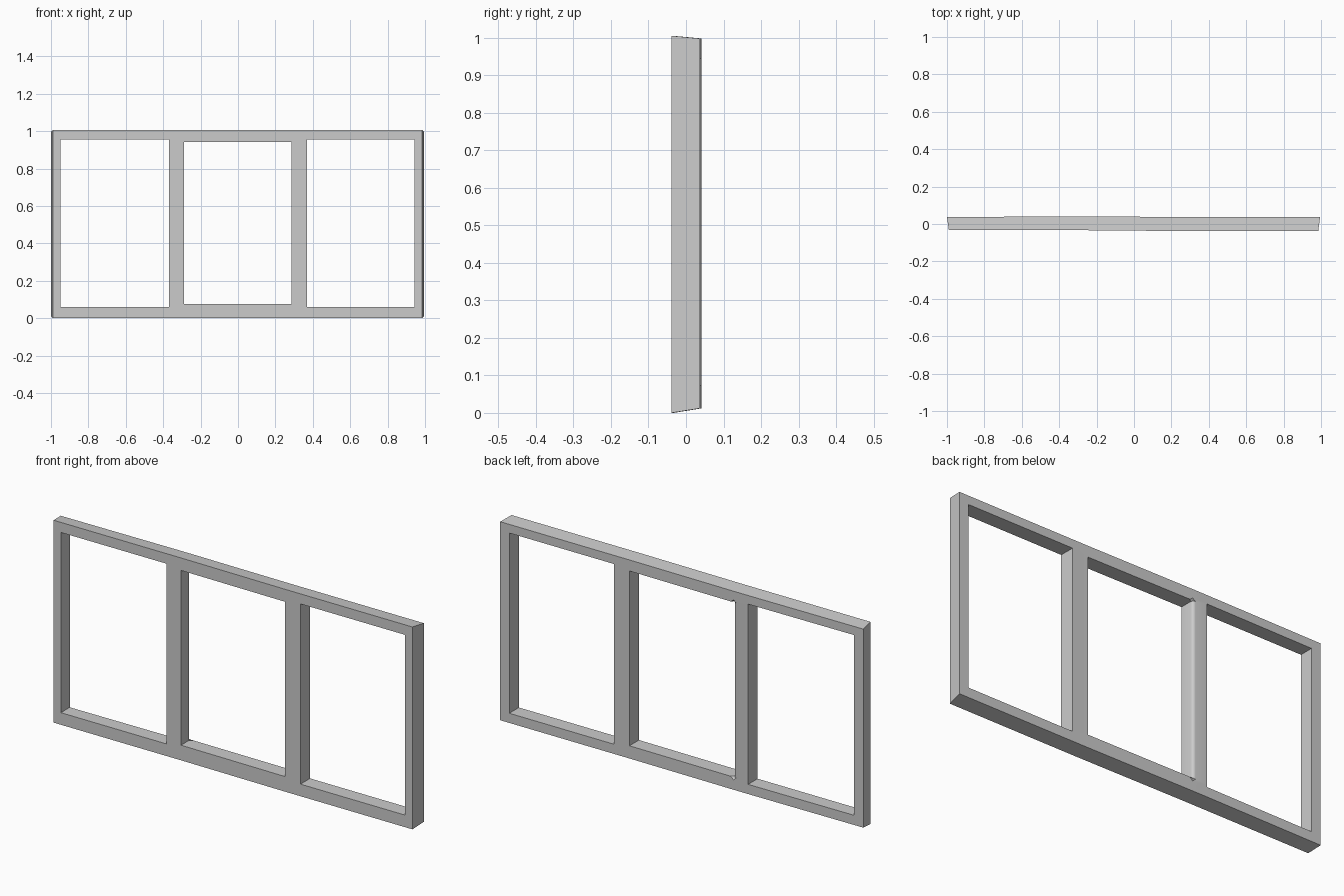
import bpy, bmesh
from mathutils import Vector

cube = bpy.data.objects.get("Cube")
if cube:
    bpy.data.objects.remove(cube)

# Material
grey = bpy.data.materials.new("light_grey")
grey.use_nodes = True
grey.diffuse_color = (0.6, 0.6, 0.6, 1)
grey.node_tree.nodes["Principled BSDF"].inputs["Base Color"].default_value = (0.6, 0.6, 0.6, 1)

# Front outline: column and row lines, with the three openings
xs = [-0.99, -0.95, -0.37, -0.29, 0.285, 0.37, 0.945, 0.985]
zs = [0, 0.06, 0.075, 0.943, 0.955, 1.005]
FRONT, BACK = -0.036, 0.037


def is_opening(col, row):
    if col == 3:
        return row == 2
    return col in (1, 5) and 1 <= row <= 3


bm = bmesh.new()
grid = [[bm.verts.new((x, FRONT, z)) for z in zs] for x in xs]
for i in range(len(xs) - 1):
    for j in range(len(zs) - 1):
        if not is_opening(i, j):
            bm.faces.new((grid[i][j], grid[i + 1][j], grid[i + 1][j + 1], grid[i][j + 1]))

# Thickness
result = bmesh.ops.extrude_face_region(bm, geom=bm.faces[:], use_keep_orig=True)
back = [g for g in result["geom"] if isinstance(g, bmesh.types.BMVert)]
bmesh.ops.translate(bm, verts=back, vec=Vector((0, BACK - FRONT, 0)))

# Slightly canted outer sides, and a small crown on one post
for v in back:
    x, z = v.co.x, v.co.z
    if x < -0.98 or x > 0.98:
        v.co.x += 0.01 if x > 0 else -0.01
    if z < 0.01:
        v.co.z = 0.012
    elif z > 1:
        v.co.z = 0.998
    if -0.38 < x < -0.28:
        v.co.y += 0.004
for v in bm.verts:
    if v.co.y < 0:
        v.co.y += 0.003 if v.co.x < -0.25 else -0.002

# Softened back edge of that post
soft = [e for e in bm.edges
        if all(abs(v.co.x + 0.29) < 0.005 and v.co.y > 0 and 0.07 < v.co.z < 0.95
               for v in e.verts) and e.calc_length() > 0.5]
bmesh.ops.bevel(bm, geom=soft, offset=0.015, segments=3, profile=0.5, affect='EDGES')
bmesh.ops.recalc_face_normals(bm, faces=bm.faces[:])

mesh = bpy.data.meshes.new("window_frame")
bm.to_mesh(mesh)
bm.free()
mesh.materials.append(grey)
frame = bpy.data.objects.new("window_frame", mesh)
bpy.context.collection.objects.link(frame)

bpy.ops.object.select_all(action='DESELECT')
frame.select_set(True)
bpy.context.view_layer.objects.active = frame
bpy.ops.object.shade_smooth_by_angle(angle=0.6)
